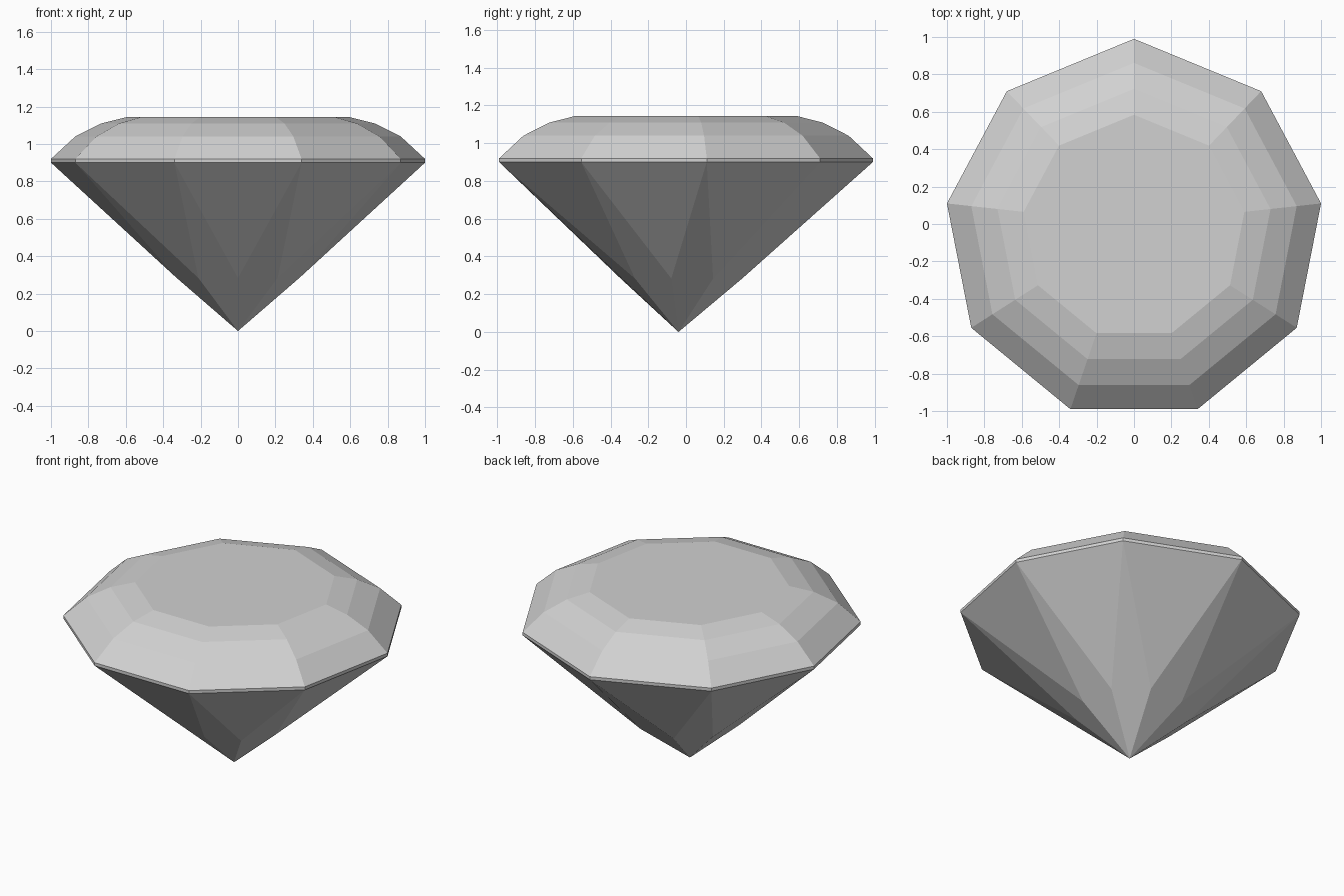
import bpy
import bmesh
from mathutils import Vector

default = bpy.data.objects.get("Cube")
if default:
    bpy.data.objects.remove(default, do_unlink=True)

# One pale grey for the whole stone
grey = bpy.data.materials.new("pale_grey")
grey.use_nodes = True
colour = (0.64, 0.64, 0.64, 1)
grey.diffuse_color = colour
grey.node_tree.nodes["Principled BSDF"].inputs["Base Color"].default_value = colour

# Nine-sided outline: right half, mirrored to the left around the back point
half = [(0.34, -0.99), (0.87, -0.555), (1.0, 0.11), (0.68, 0.71)]
outline = [Vector(p) for p in half + [(0, 0.99)] + [(-x, y) for x, y in reversed(half)]]
sides = len(outline)
bm = bmesh.new()


def ring(points, scale, z):
    return [bm.verts.new((p.x * scale, p.y * scale, z)) for p in points]


# Girdle band and stepped crown, as (scale, height)
steps = [(1, 0.9), (1, 0.92), (0.87, 1.04), (0.73, 1.11), (0.59, 1.145)]
rings = [ring(outline, s, z) for s, z in steps]
for low, high in zip(rings, rings[1:]):
    for i in range(sides):
        j = (i + 1) % sides
        bm.faces.new((low[i], low[j], high[j], high[i]))

# Flat table on top
bm.faces.new(rings[-1])

# Pavilion: triangles below the girdle, kites running down to the point
girdle = rings[0]
middles = [(outline[i] + outline[(i + 1) % sides]) / 2 for i in range(sides)]
lower = ring(middles, 0.35, 0.283)
tip = bm.verts.new((0, -0.04, 0))
for i in range(sides):
    bm.faces.new((girdle[(i + 1) % sides], girdle[i], lower[i]))
    bm.faces.new((girdle[i], lower[i - 1], tip, lower[i]))

bmesh.ops.recalc_face_normals(bm, faces=bm.faces)
mesh = bpy.data.meshes.new("gemstone")
bm.to_mesh(mesh)
bm.free()
mesh.materials.append(grey)
gem = bpy.data.objects.new("gemstone", mesh)
bpy.context.collection.objects.link(gem)
